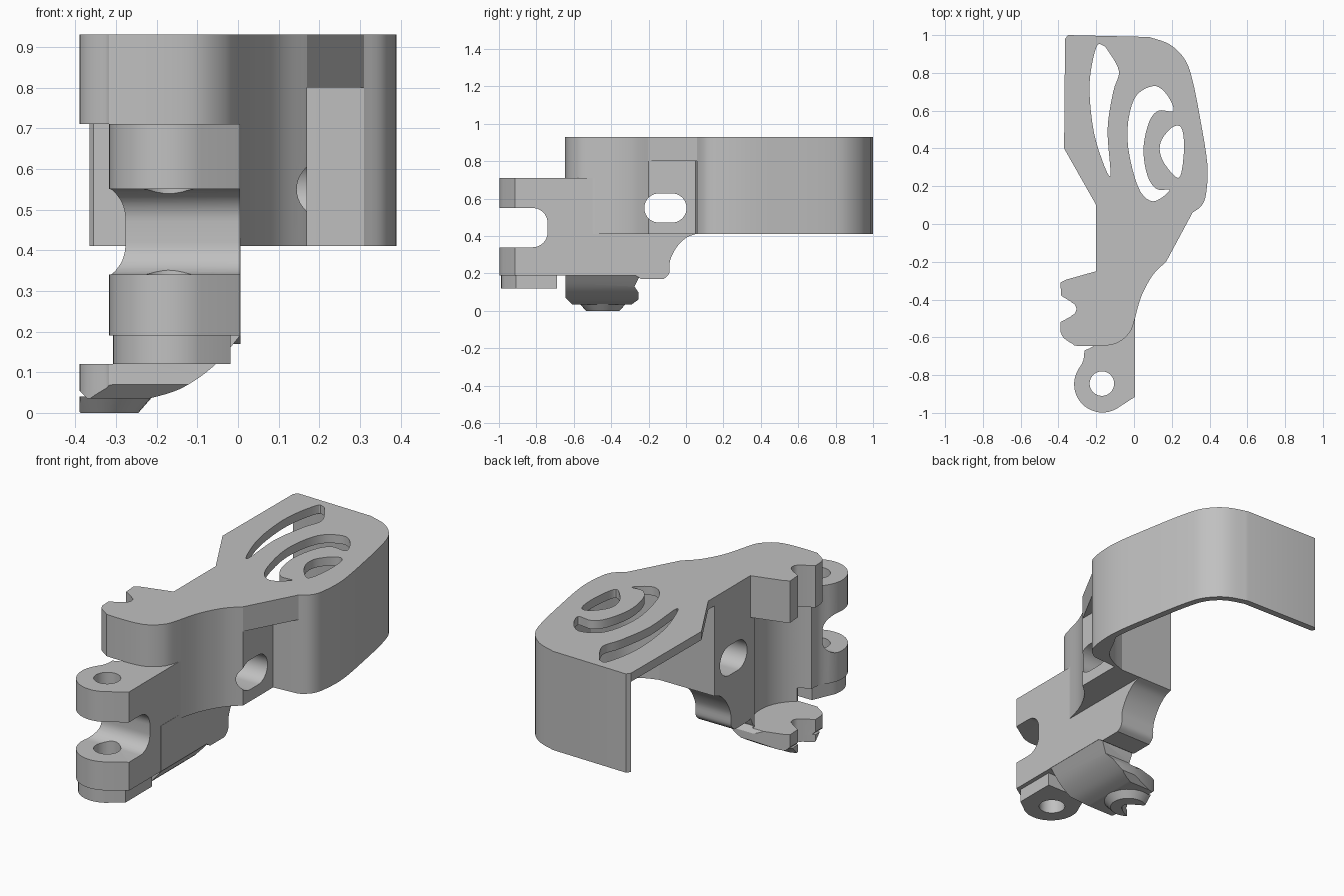
import bpy, bmesh, math
from mathutils import Vector

cube = bpy.data.objects.get("Cube")
if cube:
    bpy.data.objects.remove(cube, do_unlink=True)

grey = bpy.data.materials.new("plain_grey")
grey.use_nodes = True
colour = (0.53, 0.53, 0.53, 1)
grey.diffuse_color = colour
grey.node_tree.nodes["Principled BSDF"].inputs["Base Color"].default_value = colour


def prism(name, pts, lo, hi, axis="z"):
    """Extrude a 2D outline along one axis."""
    place = {"z": lambda a, b, c: (a, b, c),
             "x": lambda a, b, c: (c, a, b),
             "y": lambda a, b, c: (a, c, b)}[axis]
    bm = bmesh.new()
    low = [bm.verts.new(place(a, b, lo)) for a, b in pts]
    face = bm.faces.new(low)
    ext = bmesh.ops.extrude_face_region(bm, geom=[face])
    top = [g for g in ext["geom"] if isinstance(g, bmesh.types.BMVert)]
    bmesh.ops.translate(bm, verts=top, vec=Vector(place(0, 0, hi - lo)))
    bmesh.ops.recalc_face_normals(bm, faces=bm.faces)
    mesh = bpy.data.meshes.new(name)
    bm.to_mesh(mesh)
    bm.free()
    mesh.materials.append(grey)
    ob = bpy.data.objects.new(name, mesh)
    bpy.context.collection.objects.link(ob)
    return ob


def carve(ob, cutters, operation="DIFFERENCE"):
    """Apply booleans to one part."""
    for c in cutters:
        m = ob.modifiers.new("cut", "BOOLEAN")
        m.object, m.operation, m.solver = c, operation, "EXACT"
    dg = bpy.context.evaluated_depsgraph_get()
    mesh = bpy.data.meshes.new_from_object(ob.evaluated_get(dg))
    ob.modifiers.clear()
    ob.data = mesh


def smooth(pts, closed=True, n=5):
    """Catmull-Rom curve through the points."""
    p = [Vector(q) for q in pts]
    k = len(p)
    pick = (lambda i: p[i % k]) if closed else (lambda i: p[min(max(i, 0), k - 1)])
    out = []
    for i in range(k if closed else k - 1):
        a, b, c, d = (pick(i + j) for j in (-1, 0, 1, 2))
        for s in range(n):
            t = s / n
            out.append(0.5 * (2 * b + (c - a) * t + (2 * a - 5 * b + 4 * c - d) * t * t
                              + (3 * b - a - 3 * c + d) * t ** 3))
    return [tuple(v) for v in out] + ([] if closed else [tuple(p[-1])])


def arc(cx, cy, r, a, b, n=20):
    return [(cx + r * math.cos(math.radians(a + (b - a) * i / n)),
             cy + r * math.sin(math.radians(a + (b - a) * i / n))) for i in range(n + 1)]


# Shared outline pieces
flare = smooth([(0.005, -0.5), (0.04, -0.38), (0.1, -0.27), (0.17, -0.2)], False)
side = smooth([(0.31, 0.06), (0.36, 0.1), (0.383, 0.17), (0.388, 0.32), (0.35, 0.56),
               (0.31, 0.76), (0.27, 0.87), (0.19, 0.95), (0.08, 0.99)], False)
back = [(-0.35, 1.0), (-0.365, 0.98)]
nose = smooth([(0.005, -0.5), (-0.02, -0.57), (-0.08, -0.625), (-0.16, -0.645),
               (-0.3, -0.645), (-0.325, -0.635), (-0.37, -0.605), (-0.388, -0.575)], False)
fork = [(-0.39, -0.52), (-0.335, -0.49)] + arc(-0.34, -0.45, 0.035, -70, 70, 8) \
    + [(-0.335, -0.41), (-0.385, -0.38), (-0.39, -0.31), (-0.36, -0.295), (-0.2, -0.25)]

# Cutters
cavity = prism("cavity_cutter", arc(-0.33, -0.46, 0.22, 0, 352, 44), 0.12, 0.71)
pin = prism("pin_cutter", arc(-0.17, -0.845, 0.065, 0, 348, 30), 0, 1)
gap = prism("gap_cutter", [(-1.2, 0.34)] + arc(-0.82, 0.42, 0.08, -90, 0, 10)
            + arc(-0.82, 0.47, 0.08, 0, 90, 10) + [(-1.2, 0.55)], -1, 1, "x")
window = prism("window_cutter", arc(-0.145, 0.55, 0.078, 90, 270)
               + arc(-0.075, 0.55, 0.078, -90, 90), -1, 1, "x")
slot_shapes = [
    [(-0.2, 0.935), (-0.165, 0.945), (-0.14, 0.92), (-0.08, 0.81), (-0.11, 0.7),
     (-0.14, 0.5), (-0.125, 0.255), (-0.18, 0.37), (-0.22, 0.53), (-0.235, 0.75)],
    [(0.21, 0.6), (0.17, 0.69), (0.1, 0.73), (0, 0.66), (-0.035, 0.45), (0.02, 0.2),
     (0.1, 0.12), (0.19, 0.18), (0.12, 0.185), (0.07, 0.26), (0.05, 0.4), (0.08, 0.54),
     (0.13, 0.6)],
    [(0.25, 0.51), (0.2, 0.51), (0.14, 0.43), (0.15, 0.34), (0.22, 0.25), (0.25, 0.27),
     (0.265, 0.41)],
]
slots = [prism("slot_cutter", smooth(s), 0.8, 1.0) for s in slot_shapes]

# Thin cover plate with slots
plate = prism("cover_plate", [(0.17, 0.05)] + side + back
              + [(-0.37, 0.4), (-0.2, 0.1), (-0.2, 0.05)], 0.885, 0.93)
carve(plate, slots)

# Skirt wall along the side and back, thickened where it meets the body
path = [Vector(p) for p in side + back]
inner = []
for i, p in enumerate(path):
    d = (path[min(i + 1, len(path) - 1)] - path[max(i - 1, 0)]).normalized()
    inner.append(p + 0.035 * Vector((-d.y, d.x)))
inner = [tuple(p) for p in inner if p.y > 0.26 and p.x > -0.3]
root = smooth([(0.32, 0.22), (0.27, 0.13), (0.2, 0.08), (0.12, 0.05)], False)
skirt = prism("skirt_wall", [(0.17, 0.05)] + side + back + [(-0.355, 0.965)]
              + inner[::-1] + root, 0.41, 0.93)

# Upper jaw block and side lip
jaw = prism("upper_jaw", nose + fork + [(-0.2, 0.05), (0.17, 0.05)]
            + flare[:0:-1], 0.71, 0.93)
lip = prism("side_lip", [(0.17, -0.2), (0.31, 0.06), (0.17, 0.06)], 0.8, 0.93)

# Middle body with the through window
middle = prism("middle_body", [(-0.2, -0.65), (0, -0.65)] + flare
               + [(0.17, 0.05), (-0.2, 0.05)], 0.41, 0.71)
carve(middle, [cavity, window])

# Lower body with the rising rear underside
rise = smooth([(-0.12, 0.17), (-0.09, 0.2), (-0.085, 0.27), (-0.05, 0.34),
               (0, 0.39), (0.05, 0.41)], False)
lower = prism("lower_body", [(-0.65, 0.43), (-0.65, 0.19), (-0.27, 0.19), (-0.24, 0.17)]
              + rise + [(0.05, 0.43)], -0.2, 0.006, "x")
carve(lower, [cavity])

# Hinge lug
neck = smooth([(-0.297, -0.773), (-0.268, -0.72), (-0.262, -0.645)], False)
lug = prism("hinge_lug", [(0.005, -0.4), (0.005, -0.915)]
            + arc(-0.167, -0.848, 0.15, 300, 150)[:-1] + neck
            + [(-0.2, -0.5), (-0.2, -0.4)], 0.19, 0.71)
carve(lug, [cavity, gap, pin])

# Hinge washer under the lug
washer = prism("hinge_washer", [(-0.018, -0.69), (-0.018, -0.91)]
               + arc(-0.167, -0.848, 0.14, 300, 150) + [(-0.25, -0.69)], 0.12, 0.195)
carve(washer, [pin])

# Lower jaw: curved underside, tapered ends, forked tip
sweep = smooth([(-0.22, 0.035), (-0.14, 0.06), (-0.06, 0.115), (0.005, 0.19)], False)
fork_shape = prism("fork_cutter", [(0.012, -0.645)] + nose[20:] + fork
                   + [(0.012, -0.25)], -0.1, 0.5)
taper = prism("taper_cutter", [(-0.65, 0.4), (-0.65, 0.075), (-0.61, 0.035),
                               (-0.29, 0.035), (-0.255, 0.06), (-0.255, 0.1),
                               (-0.275, 0.13), (-0.25, 0.18), (-0.25, 0.4)], -1, 1, "x")
low_jaw = prism("lower_jaw", [(-0.39, 0.12), (-0.39, 0.055), (-0.37, 0.035)] + sweep
                + [(0.005, 0.3), (-0.2, 0.3), (-0.2, 0.12)], -0.66, -0.24, "y")
carve(low_jaw, [fork_shape, taper], "INTERSECT")
carve(low_jaw, [cavity])

# Round chamfered foot
bpy.ops.mesh.primitive_cone_add(vertices=32, radius1=0.09, radius2=0.125, depth=0.04,
                                location=(-0.335, -0.445, 0.02))
foot = bpy.context.object
foot.name = "foot"
foot.data.materials.append(grey)
carve(foot, [fork_shape], "INTERSECT")

for c in [cavity, pin, gap, window, fork_shape, taper] + slots:
    bpy.data.objects.remove(c, do_unlink=True)

# Smooth shading on the rounded walls
bpy.ops.object.select_all(action="DESELECT")
for ob in [plate, skirt, jaw, lip, middle, lower, lug, washer, low_jaw, foot]:
    ob.select_set(True)
bpy.context.view_layer.objects.active = plate
bpy.ops.object.shade_smooth_by_angle(angle=math.radians(30))
